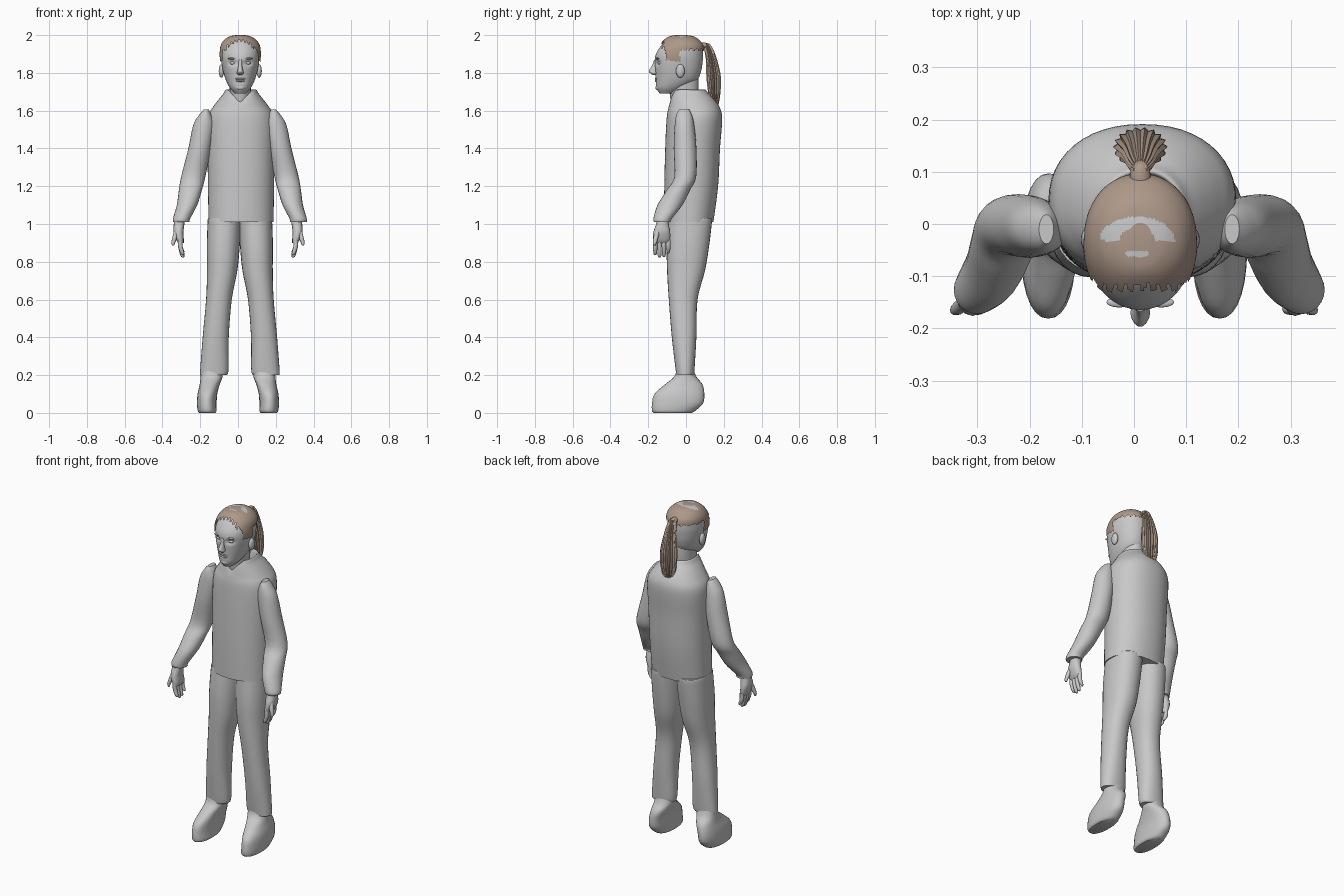
import bpy, bmesh, math
from mathutils import Vector

if "Cube" in bpy.data.objects:
    bpy.data.objects.remove(bpy.data.objects["Cube"])

CX = 0.012  # sideways centre of head and torso
parts = []


def material(name, rgb):
    m = bpy.data.materials.new(name)
    m.use_nodes = True
    m.diffuse_color = (*rgb, 1)
    m.node_tree.nodes["Principled BSDF"].inputs["Base Color"].default_value = (*rgb, 1)
    return m


grey = material("plain grey", (0.58, 0.58, 0.58))
brown = material("hair brown", (0.42, 0.315, 0.25))


def finish(name, bm, mats):
    bmesh.ops.recalc_face_normals(bm, faces=bm.faces)
    mesh = bpy.data.meshes.new(name)
    bm.to_mesh(mesh)
    bm.free()
    for m in mats:
        mesh.materials.append(m)
    obj = bpy.data.objects.new(name, mesh)
    bpy.context.collection.objects.link(obj)
    parts.append(obj)
    return obj


def smooth_rings(rings, steps):
    """Run a smooth curve through the ring values (x, y, z, rx, ry)."""
    out = []
    last = len(rings) - 1
    for i in range(last):
        a, b, c, d = (rings[max(0, min(last, k))] for k in (i - 1, i, i + 1, i + 2))
        for s in range(steps):
            t = s / steps
            out.append([q + 0.5 * t * (r - p + t * (2 * p - 5 * q + 4 * r - w
                        + t * (3 * (q - r) + w - p))) for p, q, r, w in zip(a, b, c, d)])
    return out + [list(rings[-1])]


def loft(rings, n=24, steps=4, power=2.0, ridges=0, depth=0.0):
    """Skin level rounded rings into a closed body."""
    bm = bmesh.new()
    loops = []
    for x, y, z, rx, ry in smooth_rings(rings, steps):
        loop = []
        for i in range(n):
            a = math.tau * i / n
            c, s = math.cos(a), math.sin(a)
            k = 1 + depth * math.cos(ridges * a)
            px = math.copysign(abs(c) ** (2 / power), c) * rx * k
            py = math.copysign(abs(s) ** (2 / power), s) * ry * k
            loop.append(bm.verts.new((x + px, y + py, z)))
        loops.append(loop)
    for lo, hi in zip(loops, loops[1:]):
        for i in range(n):
            j = (i + 1) % n
            bm.faces.new((lo[i], lo[j], hi[j], hi[i]))
    bm.faces.new(loops[0])
    bm.faces.new(loops[-1])
    return bm


def ball(name, centre, radii, mat):
    bm = bmesh.new()
    bmesh.ops.create_uvsphere(bm, u_segments=16, v_segments=10, radius=1)
    for v in bm.verts:
        v.co = Vector(centre) + Vector(p * r for p, r in zip(v.co, radii))
    return finish(name, bm, [mat])


def pair(name, rings, shift, **kw):
    """Build a left (+x) and a right (-x) copy of a loft."""
    for side, s in (("left", 1), ("right", -1)):
        bm = loft([(shift + s * r[0], *r[1:]) for r in rings], **kw)
        finish(side + "_" + name, bm, [grey])


# Torso: jacket with a raised collar, dipping to a notch at the throat
profile = [(1.01, -.115, .145, .172), (1.2, -.115, .17, .175), (1.4, -.11, .18, .178),
           (1.52, -.105, .19, .18), (1.58, -.1, .19, .172), (1.62, -.092, .177, .148),
           (1.66, -.087, .15, .118), (1.69, -.083, .12, .094), (1.71, -.078, .105, .082),
           (1.70, -.072, .095, .074), (1.64, -.065, .085, .066)]
bm = loft([(CX + .004, (f + b) / 2, z, w, (b - f) / 2) for z, f, b, w in profile], n=48, power=2.2)
for v in bm.verts:
    if v.co.z > 1.62 and v.co.y < 0:
        v.co.z -= 0.75 * (v.co.z - 1.62) * max(0, 1 - abs(v.co.x - CX) / .065)
finish("jacket", bm, [grey])

# Trouser legs, shoes and sleeves
pair("trouser_leg", [(.14, -.005, .2, .07, .046), (.135, -.005, .23, .075, .05),
     (.128, -.01, .4, .069, .065), (.111, -.015, .6, .068, .076), (.094, 0, .75, .08, .1),
     (.088, .01, .88, .087, .112), (.083, .022, 1.01, .088, .115), (.083, .022, 1.03, .085, .112)],
     .01, n=28, power=2.2)
pair("shoe", [(.163, -.07, 0, .042, .1), (.163, -.065, .012, .05, .115), (.165, -.045, .05, .052, .135),
     (.162, -.035, .1, .052, .132), (.15, -.012, .15, .053, .1), (.14, -.004, .19, .058, .06),
     (.138, -.005, .23, .058, .045)], 0, n=28, power=2.2)
pair("sleeve", [(.31, -.125, 1.01, .044, .044), (.308, -.123, 1.03, .046, .049),
     (.28, -.085, 1.1, .054, .066), (.262, -.04, 1.18, .061, .062), (.247, -.004, 1.25, .064, .058),
     (.213, -.005, 1.4, .06, .06), (.192, -.008, 1.52, .056, .052), (.184, -.01, 1.575, .034, .042),
     (.178, -.01, 1.605, .014, .028)], .01)

# Hands with four fingers and a thumb
pair("palm", [(.302, -.13, .9, .015, .04), (.308, -.13, .92, .021, .046), (.315, -.128, .96, .026, .044),
     (.312, -.125, 1.0, .028, .033), (.31, -.125, 1.03, .026, .03)], 0, n=16, power=2.4)
for i, length in enumerate((.075, .088, .085, .065)):
    y = -.163 + .023 * i
    pair("finger_%d" % (i + 1), [(.29, y, .91 - length, .004, .004), (.294, y, .92 - length, .01, .01),
         (.305, y, .88, .012, .012), (.306, y, .92, .012, .012)], 0, n=10, steps=3)
pair("thumb", [(.343, -.168, .885, .004, .004), (.343, -.165, .9, .01, .01),
     (.333, -.158, .935, .013, .014), (.322, -.145, .98, .012, .012)], 0, n=10, steps=3)

# Neck and head, with shallow eye sockets
finish("neck", loft([(CX, 0, 1.6, .062, .07), (CX, -.01, 1.66, .056, .072),
                     (CX, -.012, 1.72, .056, .078), (CX, -.015, 1.78, .06, .08)]), [grey])
skull = [(1.692, -.14, -.06, .03), (1.72, -.158, 0, .055), (1.76, -.16, .058, .076),
         (1.81, -.162, .08, .091), (1.86, -.165, .088, .1), (1.9, -.159, .09, .102),
         (1.94, -.135, .085, .096), (1.97, -.107, .06, .075), (1.987, -.08, .032, .045),
         (1.993, -.045, -.005, .015)]
head_rings = [(CX, (f + b) / 2, z, w, (b - f) / 2) for z, f, b, w in skull]
bm = loft(head_rings, n=48, steps=5, power=2.1)
for v in bm.verts:
    if v.co.y < -.08:
        d = math.hypot((abs(v.co.x - CX) - .04) / .028, (v.co.z - 1.853) / .018)
        v.co.y += .014 * max(0, 1 - d * d)
finish("head", bm, [grey])

# Face details
finish("nose", loft([(CX, -.165, 1.79, .012, .012), (CX, -.17, 1.8, .019, .022),
                     (CX, -.17, 1.812, .015, .027), (CX, -.163, 1.84, .01, .017),
                     (CX, -.158, 1.87, .009, .01)], n=14), [grey])
for side, s in (("left", 1), ("right", -1)):
    ball(side + "_eye", (CX + s * .039, -.139, 1.852), (.017, .011, .008), grey)
    ball(side + "_brow", (CX + s * .04, -.15, 1.876), (.025, .01, .005), grey)
    ball(side + "_ear", (CX + s * .1, -.03, 1.81), (.014, .023, .036), grey)
ball("upper_lip", (CX, -.156, 1.769), (.028, .009, .005), grey)
ball("lower_lip", (CX, -.155, 1.758), (.024, .01, .006), grey)
ball("chin", (CX, -.142, 1.722), (.028, .02, .016), grey)

# Hair cap: the crown plus a lock at each temple, with thin spots on top
bm = loft([(x, y, z + .007, rx + .007, ry + .007) for x, y, z, rx, ry in head_rings[3:]],
          n=96, steps=10, power=2.1)


def is_hair(p):
    ragged = .004 * math.sin(p.x * 300) + .004 * math.sin(p.y * 260)
    crown = p.z > 1.922 + ragged and p.y > -.122 + ragged
    temple = p.z > 1.862 + ragged and -.108 + ragged < p.y < -.032
    return crown or temple


def is_thin(p):
    x, y = p.x - .006, p.y + .032
    arc = y > 0 and math.hypot(x / .072, y / .046) < 1 < math.hypot(x / .034, y / .025)
    return p.z > 1.96 and (arc or (abs(x) < .022 and -.03 < y < -.02))


bmesh.ops.delete(bm, geom=[f for f in bm.faces if not is_hair(f.calc_center_median())],
                 context="FACES")
for f in bm.faces:
    f.material_index = int(is_thin(f.calc_center_median()))
finish("hair_cap", bm, [brown, grey])

# Ponytail with ridged strands, and its gathered root
ball("ponytail_root", (CX, .09, 1.945), (.02, .036, .016), brown)
tail = [(.01, .15, 1.59, .006, .004), (.01, .152, 1.62, .026, .016), (.012, .15, 1.69, .045, .03),
        (.012, .146, 1.78, .047, .036), (.012, .135, 1.87, .034, .028), (.012, .118, 1.93, .024, .022),
        (.012, .108, 1.956, .014, .014)]
finish("ponytail", loft(tail, n=72, steps=5, ridges=18, depth=.08), [brown])

# Smooth shading that keeps hard rims
bpy.ops.object.select_all(action="DESELECT")
for obj in parts:
    obj.select_set(True)
bpy.context.view_layer.objects.active = parts[0]
bpy.ops.object.shade_smooth_by_angle(angle=math.radians(40))
